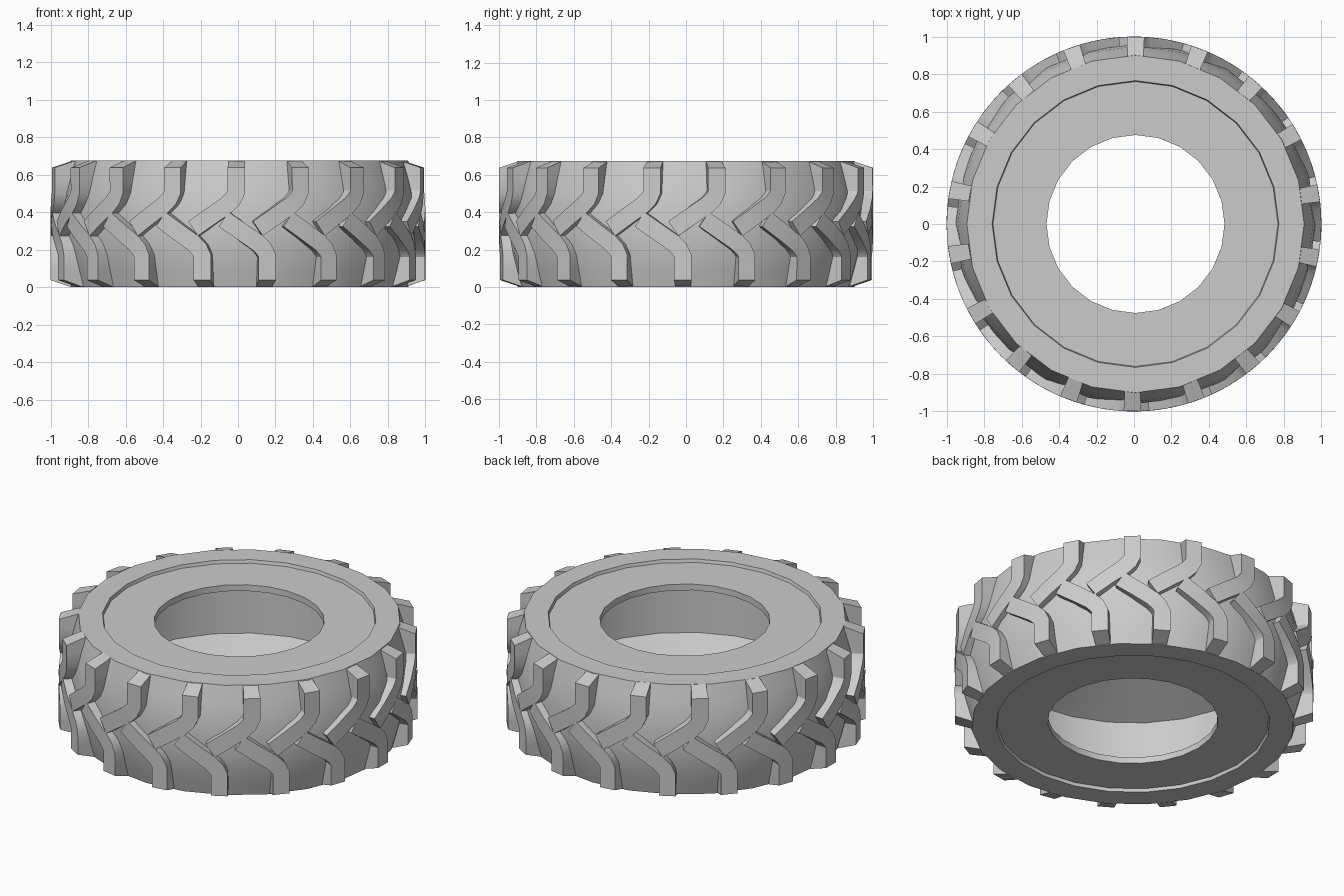
import bpy, bmesh, math

cube = bpy.data.objects.get("Cube")
if cube:
    bpy.data.objects.remove(cube)

MID = 0.3375      # half of the tyre height
SIDES = 24
LUGS = 18

rubber = bpy.data.materials.new("grey_rubber")
rubber.use_nodes = True
GREY = (0.6, 0.6, 0.6, 1)
rubber.diffuse_color = GREY
rubber.node_tree.nodes["Principled BSDF"].inputs["Base Color"].default_value = GREY


def polar(r, angle, z):
    return (r * math.cos(angle), r * math.sin(angle), z)


def finish(bm, name, sharp):
    bmesh.ops.recalc_face_normals(bm, faces=bm.faces)
    mesh = bpy.data.meshes.new(name)
    bm.to_mesh(mesh)
    bm.free()
    mesh.materials.append(rubber)
    obj = bpy.data.objects.new(name, mesh)
    bpy.context.collection.objects.link(obj)
    bpy.ops.object.select_all(action='DESELECT')
    obj.select_set(True)
    bpy.context.view_layer.objects.active = obj
    bpy.ops.object.shade_smooth_by_angle(angle=math.radians(sharp))
    return obj


# Hollow tyre body: half section (radius, height above the middle), mirrored and revolved
half = [(0.82, 0.14), (0.475, 0.28), (0.475, 0.318), (0.76, 0.318), (0.765, MID),
        (0.9, MID), (0.925, 0.25), (0.948, 0.16), (0.96, 0.06)]
section = half + [(r, -h) for r, h in reversed(half)]
bm = bmesh.new()
rings = [[bm.verts.new(polar(r, math.tau * i / SIDES, MID + h)) for r, h in section]
         for i in range(SIDES)]
for i, ring in enumerate(rings):
    following = rings[(i + 1) % SIDES]
    for j in range(len(section)):
        k = (j + 1) % len(section)
        bm.faces.new((ring[j], following[j], following[k], ring[k]))
body = finish(bm, "tyre_body", 30)
body.location.x = 0.008

# Lug centre line: (angle in degrees, height above the middle), from shoulder to tip
PATH = [(0, 0.325), (0, 0.25), (0, 0.17), (-1, 0.135), (-3, 0.1), (-8, 0.04), (-13.4, -0.025)]
HALF_WIDTH = 0.047


def add_lug(bm, turn, side):
    """One bent tread bar; side is 1 for the upper row and -1 for the lower row."""
    line = [(math.radians(a), h) for a, h in PATH]
    stations = []
    for i, (a, h) in enumerate(line):
        before, after = line[max(i - 1, 0)], line[min(i + 1, len(line) - 1)]
        da, dh = after[0] - before[0], after[1] - before[1]
        length = math.hypot(da, dh)
        na, nh = -dh / length * HALF_WIDTH, da / length * HALF_WIDTH
        quad = []
        for sign, r in ((-1, 0.89), (-1, 1.0), (1, 1.0), (1, 0.89)):
            height = h + sign * nh
            if i == 0:      # sloped shoulder end
                height = MID if r < 1 else 0.3
            quad.append(bm.verts.new(polar(r, turn + a + sign * na, MID + side * height)))
        stations.append(quad)
    for first, second in zip(stations, stations[1:]):
        for j in range(4):
            k = (j + 1) % 4
            bm.faces.new((first[j], first[k], second[k], second[j]))
    bm.faces.new(stations[0])
    bm.faces.new(stations[-1])


# Two rows of lugs, staggered by half a step
for name, side, shift in (("upper_tread_lugs", 1, 0), ("lower_tread_lugs", -1, 9.5)):
    bm = bmesh.new()
    for i in range(LUGS):
        add_lug(bm, math.radians(-90.5 + shift + i * 360 / LUGS), side)
    finish(bm, name, 30)
